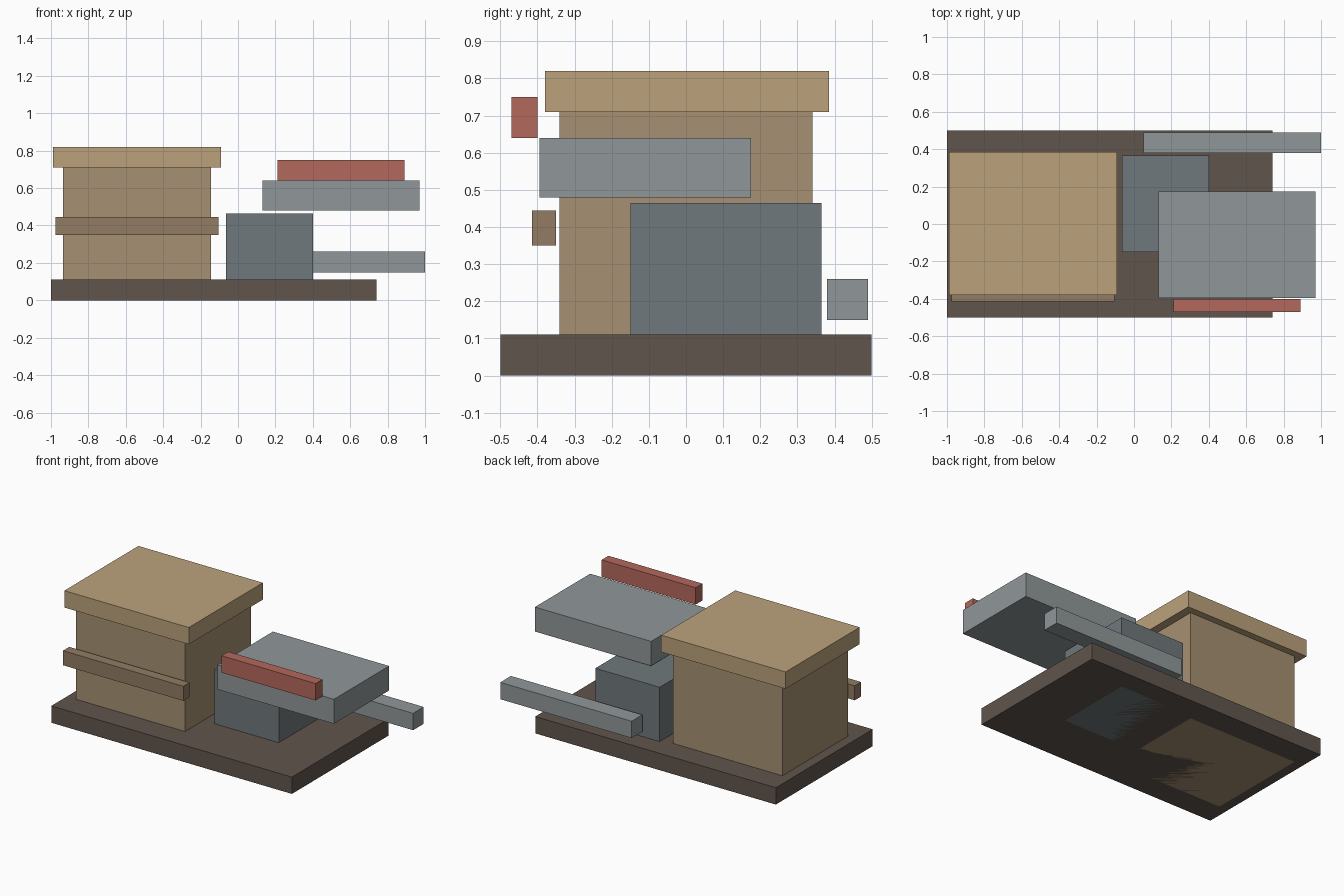
import bpy

if "Cube" in bpy.data.objects:
    bpy.data.objects.remove(bpy.data.objects["Cube"])


def material(name, rgb):
    m = bpy.data.materials.new(name)
    m.diffuse_color = (*rgb, 1)
    m.use_nodes = True
    m.node_tree.nodes["Principled BSDF"].inputs["Base Color"].default_value = m.diffuse_color
    return m


def box(name, x, y, z, mat):
    """Box spanning the given (min, max) ranges."""
    spans = (x, y, z)
    bpy.ops.mesh.primitive_cube_add(size=1, location=[(a + b) / 2 for a, b in spans])
    ob = bpy.context.object
    ob.name = name
    ob.scale = [b - a for a, b in spans]
    bpy.ops.object.transform_apply(location=False, rotation=False, scale=True)
    ob.data.materials.append(mat)
    return ob


dark_brown = material("dark_brown", (0.12, 0.09, 0.075))
tan = material("tan", (0.38, 0.28, 0.17))
light_tan = material("light_tan", (0.50, 0.36, 0.20))
brown = material("brown", (0.29, 0.20, 0.13))
slate = material("slate", (0.16, 0.19, 0.20))
grey = material("grey", (0.28, 0.31, 0.32))
red = material("red", (0.45, 0.14, 0.11))

# Ground slab
box("base_slab", (-1.0, 0.74), (-0.5, 0.5), (0, 0.11), dark_brown)

# Main building: walls, overhanging roof, front ledge
box("main_block", (-0.935, -0.145), (-0.34, 0.34), (0, 0.71), tan)
box("main_roof", (-0.99, -0.09), (-0.38, 0.385), (0.71, 0.82), light_tan)
box("front_ledge", (-0.975, -0.105), (-0.415, -0.35), (0.35, 0.445), brown)

# Side building with floating canopy, sign strip and rear rail
box("side_block", (-0.065, 0.40), (-0.15, 0.365), (0, 0.465), slate)
box("canopy", (0.13, 0.97), (-0.395, 0.175), (0.48, 0.64), grey)
box("sign_strip", (0.21, 0.89), (-0.47, -0.40), (0.64, 0.75), red)
box("rear_rail", (0.05, 1.0), (0.38, 0.49), (0.15, 0.26), grey)
